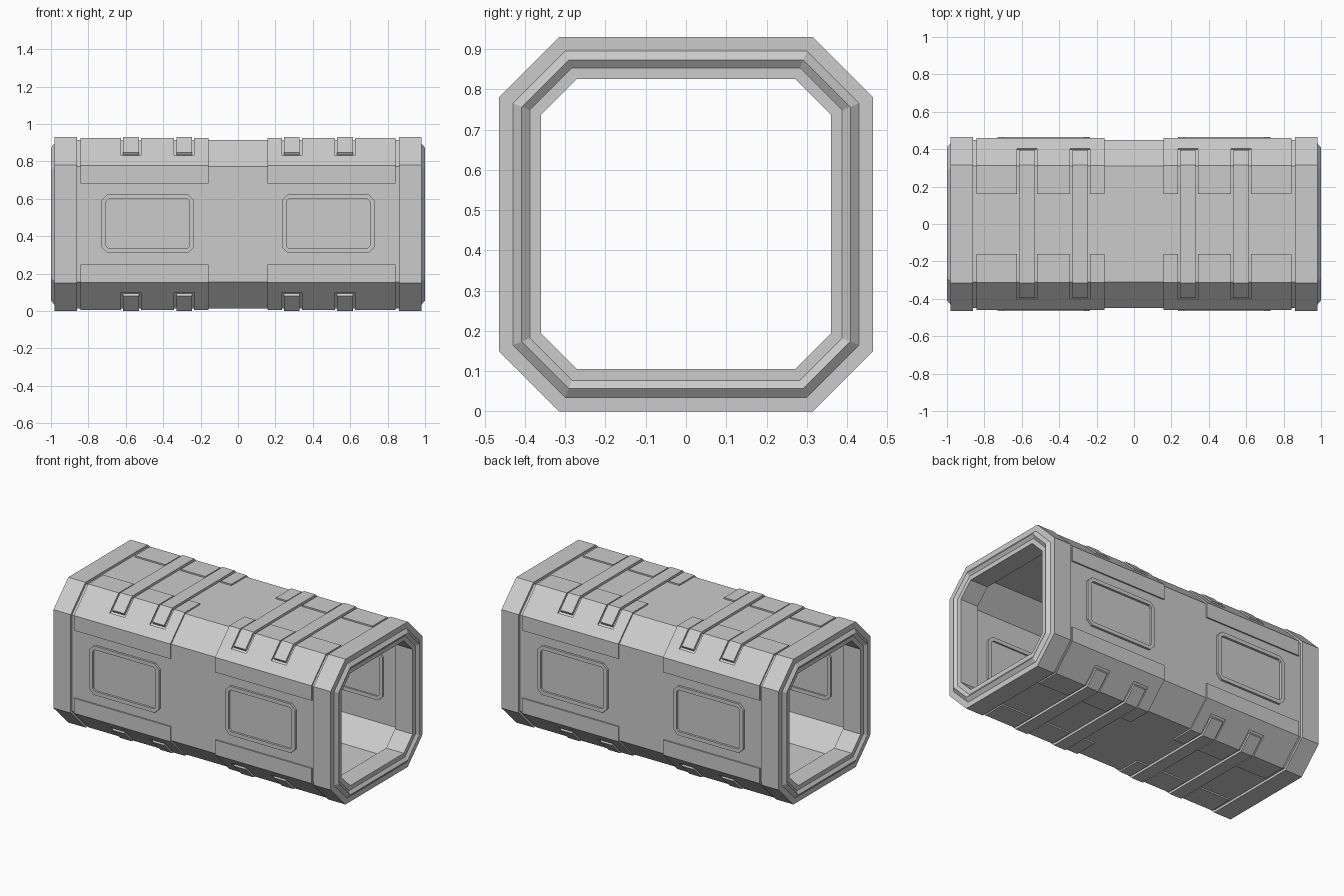
import bpy
import bmesh

default = bpy.data.objects.get("Cube")
if default:
    bpy.data.objects.remove(default, do_unlink=True)

MID = 0.465      # height of the tube axis; all parts are built around it
grey = bpy.data.materials.new("light_grey")
grey.use_nodes = True
colour = (0.6, 0.6, 0.6, 1)
grey.diffuse_color = colour
grey.node_tree.nodes["Principled BSDF"].inputs["Base Color"].default_value = colour


def flat(r):
    """Half length of a straight side of the octagon with half width r."""
    return 0.315 - (MID - r) * 0.414


def octagon(r):
    a = flat(r)
    quarter = [(r, a), (a, r)]
    return (quarter + [(-y, z) for y, z in reversed(quarter)]
            + [(-y, -z) for y, z in quarter]
            + [(y, -z) for y, z in reversed(quarter)])


def chamfer_point(r, t):
    """Point on the chamfer, t = 0 at the side edge and 1 at the top edge."""
    a = flat(r)
    return (r + (a - r) * t, a + (r - a) * t)


def bridge(bm, a, b, closed=True):
    """Quads between two rows of vertices."""
    n = len(a)
    for i in range(n if closed else n - 1):
        j = (i + 1) % n
        bm.faces.new((a[i], a[j], b[j], b[i]))


def finish(bm, name, axes):
    bmesh.ops.recalc_face_normals(bm, faces=bm.faces[:])
    mesh = bpy.data.meshes.new(name)
    bm.to_mesh(mesh)
    bm.free()
    mesh.materials.append(grey)
    obj = bpy.data.objects.new(name, mesh)
    obj.location.z = MID
    bpy.context.collection.objects.link(obj)
    mirror = obj.modifiers.new("mirror", 'MIRROR')
    mirror.use_axis = [axis in axes for axis in "xyz"]
    return obj


def loft(name, profile):
    """Octagonal ring swept from a closed (x, radius) profile."""
    bm = bmesh.new()
    rows = [[bm.verts.new((x, y, z)) for y, z in octagon(r)] for x, r in profile]
    for i, row in enumerate(rows):
        bridge(bm, row, rows[(i + 1) % len(rows)])
    return finish(bm, name, "x")


def strip(bm, inner, outer, x0, x1, cap_end=True):
    """Bent plate between two (y, z) paths, running from x0 to x1."""
    def row(path, x):
        return [bm.verts.new((x, y, z)) for y, z in path]
    rows = [row(inner, x0), row(outer, x0), row(outer, x1), row(inner, x1)]
    for i in range(4):
        bridge(bm, rows[i], rows[(i + 1) % 4], closed=False)
    bm.faces.new([r[0] for r in rows])
    if cap_end:
        bm.faces.new([r[-1] for r in rows])


# Thin tube wall, made as one half and mirrored
bm = bmesh.new()
rows = [[bm.verts.new((x, y, z)) for y, z in octagon(r)]
        for x, r in ((0, 0.45), (0.9, 0.45), (0.9, 0.43), (0, 0.43))]
for first, second in zip(rows, rows[1:]):
    bridge(bm, first, second)
finish(bm, "tube_wall", "x")

# End collars with a raised sealing ridge on the outer face
loft("end_collar", [(0.86, 0.36), (0.86, 0.465), (0.982, 0.465), (0.982, 0.43),
                    (1.0, 0.408), (0.985, 0.388), (0.985, 0.36)])

# Corner armour: continuous lower band, top split by the strap slots
LOW, HIGH = 0.44, 0.459
SLOT = 0.37


def lower_path(r):
    return [(r, 0.217), (r, flat(r)), chamfer_point(r, SLOT)]


def upper_path(r):
    return [chamfer_point(r, SLOT), (flat(r), r), (0.16, r)]


bm = bmesh.new()
strip(bm, lower_path(LOW), lower_path(HIGH), 0.158, 0.842)
for x0, x1 in ((0.158, 0.235), (0.343, 0.518), (0.626, 0.842)):
    strip(bm, upper_path(LOW), upper_path(HIGH), x0, x1)
finish(bm, "corner_armour", "xyz")

# Straps over the top and bottom, ending on the chamfers
bm = bmesh.new()


def strap_path(r, t):
    return [chamfer_point(r, t), (flat(r), r), (0, r)]


for centre in (0.288, 0.572):
    strip(bm, strap_path(0.44, 0.42), strap_path(0.465, 0.46),
          centre - 0.042, centre + 0.042, cap_end=False)
finish(bm, "strap", "xyz")


# Side panel frames, standing proud on both faces of the wall
def frame_outline(w, h, c):
    quarter = [(w, h - c), (w - c, h)]
    return (quarter + [(-x, z) for x, z in reversed(quarter)]
            + [(-x, -z) for x, z in quarter]
            + [(x, -z) for x, z in reversed(quarter)])


bm = bmesh.new()
outer = frame_outline(0.248, 0.157, 0.032)
inner = frame_outline(0.223, 0.133, 0.014)
rows = [[bm.verts.new((0.482 + x, y, z + 0.002)) for x, z in outline]
        for outline, y in ((outer, 0.42), (outer, 0.464),
                           (inner, 0.464), (inner, 0.42))]
for i in range(4):
    bridge(bm, rows[i], rows[(i + 1) % 4])
finish(bm, "side_panel_frame", "xy")
